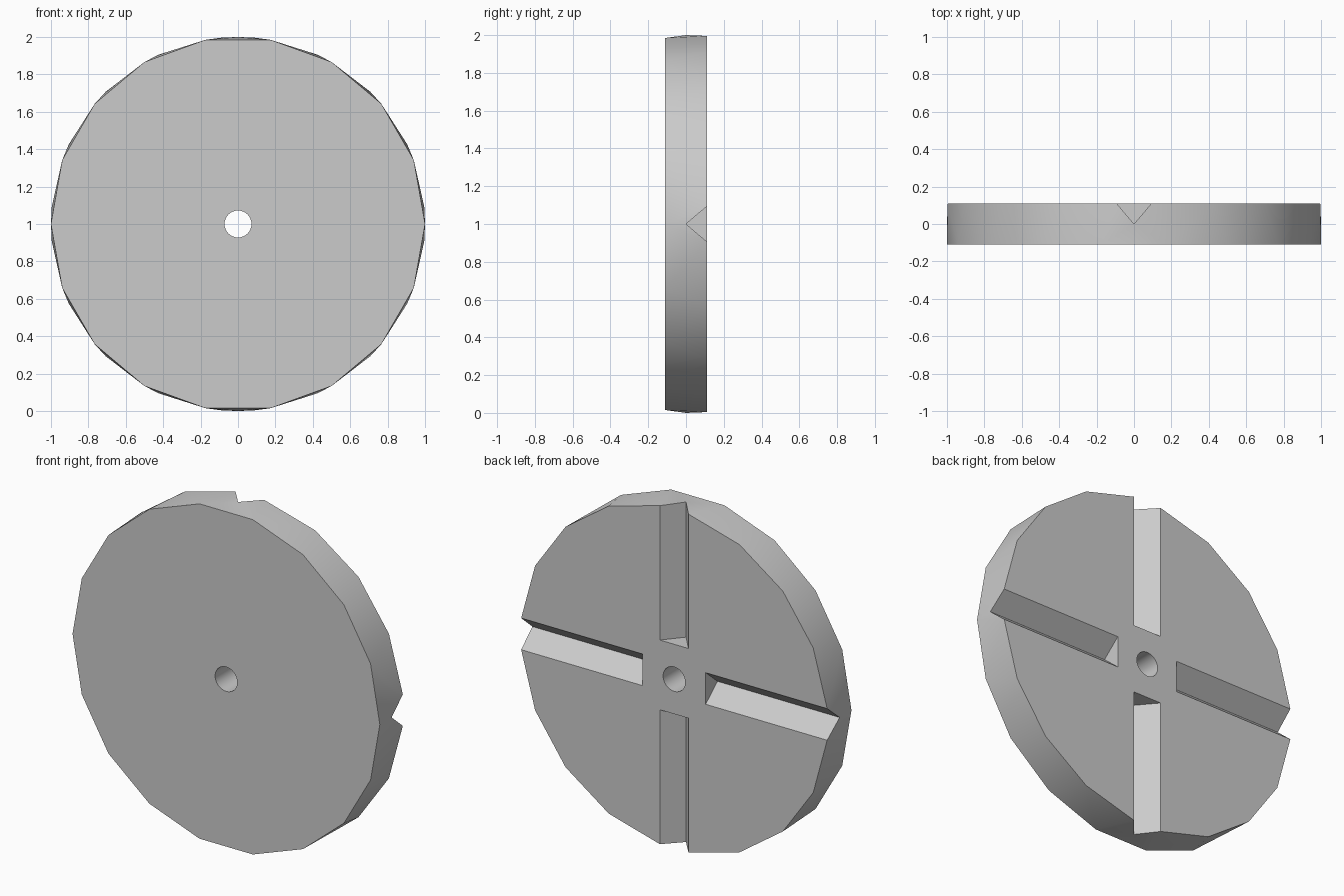
import bpy, bmesh
from math import cos, sin, asin, degrees, radians

if "Cube" in bpy.data.objects:
    bpy.data.objects.remove(bpy.data.objects["Cube"], do_unlink=True)

R, HALF, HOLE = 1.0, 0.11, 0.072      # disc radius, half thickness, bore radius
SLOT, INNER = 0.093, 0.205            # groove half width, inner end of groove
FRONT_SIDES, HOLE_SIDES = 18, 48

bm = bmesh.new()


def point(x, y, up):
    return bm.verts.new((x, y, up + R))


def polar(radius, angle, y):
    return point(radius * cos(radians(angle)), y, radius * sin(radians(angle)))


def turned(along, across, y, angle):
    c, s = cos(radians(angle)), sin(radians(angle))
    return point(along * c - across * s, y, along * s + across * c)


# Rims: plain polygon in front, four arcs separated by groove tips at the back
front = [polar(R, 360 * i / FRONT_SIDES, -HALF) for i in range(FRONT_SIDES)]
edge = degrees(asin(SLOT / R))
back = []
for q in range(4):
    back.append(polar(R, 90 * q, 0))
    back += [polar(R, 90 * q + edge + (90 - 2 * edge) * k / 4, HALF) for k in range(5)]

# Outer wall, zipped along the shorter diagonal
f = b = 0
nf, nb = len(front), len(back)
while f < nf or b < nb:
    vf, vb = front[f % nf], back[b % nb]
    next_f, next_b = front[(f + 1) % nf], back[(b + 1) % nb]
    go_front = b == nb or (f < nf and (next_f.co - vb.co).length < (next_b.co - vf.co).length)
    if go_front:
        bm.faces.new((vf, next_f, vb))
        f += 1
    else:
        bm.faces.new((vf, next_b, vb))
        b += 1

# Centre bore
bore_front = [polar(HOLE, 360 * i / HOLE_SIDES, -HALF) for i in range(HOLE_SIDES)]
bore_back = [polar(HOLE, 360 * i / HOLE_SIDES, HALF) for i in range(HOLE_SIDES)]
for i in range(HOLE_SIDES):
    j = (i + 1) % HOLE_SIDES
    bm.faces.new((bore_front[i], bore_front[j], bore_back[j], bore_back[i]))


def arc(ring, start, count):
    return [ring[(start + k) % len(ring)] for k in range(count + 1)]


# Front face in two halves
for h in range(2):
    outer = arc(front, h * nf // 2, nf // 2)
    inner = arc(bore_front, h * HOLE_SIDES // 2, HOLE_SIDES // 2)
    bm.faces.new(outer + inner[::-1])

# V grooves, each with two sloping sides and a flat inner end
ends = []
for q in range(4):
    low, mid, high = [turned(INNER, s * SLOT, HALF, 90 * q) for s in (-1, 0, 1)]
    root = turned(INNER, 0, 0, 90 * q)
    tip, rim_high, rim_low = back[6 * q], back[6 * q + 1], back[6 * q - 1]
    bm.faces.new((root, tip, rim_high, high))
    bm.faces.new((root, low, rim_low, tip))
    bm.faces.new((root, high, mid, low))
    ends.append((low, mid, high))

# Back face in four quadrants
for q in range(4):
    here, after = ends[q], ends[(q + 1) % 4]
    inner = arc(bore_back, q * HOLE_SIDES // 4, HOLE_SIDES // 4)
    bm.faces.new([here[1], here[2]] + back[6 * q + 1:6 * q + 6]
                 + [after[0], after[1]] + inner[::-1])

bmesh.ops.recalc_face_normals(bm, faces=bm.faces)
mesh = bpy.data.meshes.new("grooved_disc")
bm.to_mesh(mesh)
bm.free()
disc = bpy.data.objects.new("grooved_disc", mesh)
bpy.context.collection.objects.link(disc)

# Plain grey
grey = bpy.data.materials.new("plain_grey")
grey.use_nodes = True
colour = (0.6, 0.6, 0.6, 1)
grey.diffuse_color = colour
for node in grey.node_tree.nodes:
    if node.type == "BSDF_PRINCIPLED":
        node.inputs["Base Color"].default_value = colour
mesh.materials.append(grey)

bpy.ops.object.select_all(action="DESELECT")
disc.select_set(True)
bpy.context.view_layer.objects.active = disc
bpy.ops.object.shade_smooth_by_angle(angle=radians(30))
